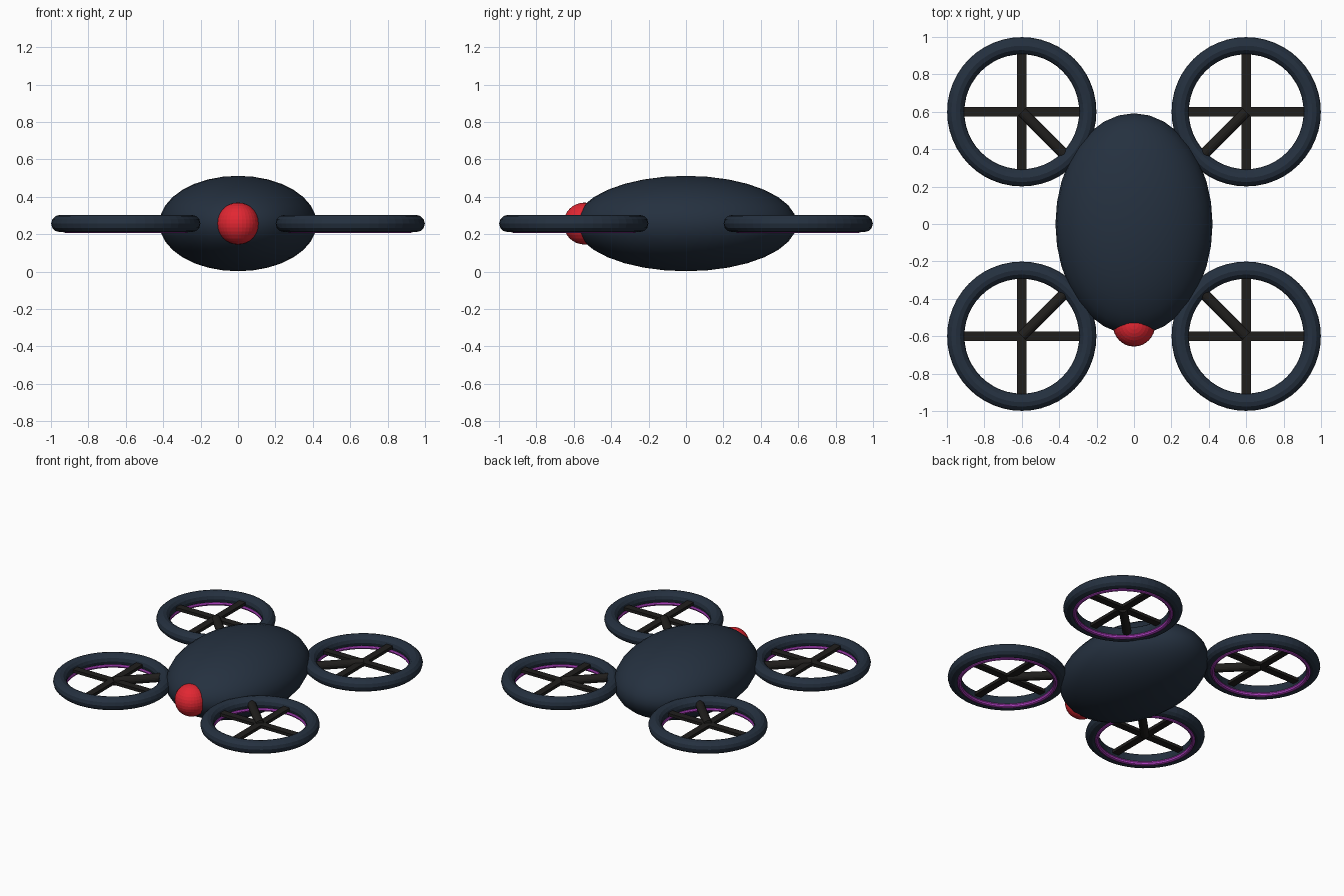
import bpy
import math

if "Cube" in bpy.data.objects:
    bpy.data.objects.remove(bpy.data.objects["Cube"])

Z = 0.257          # height of the rotor plane
R = 0.6            # rotor offset from the centre


def material(name, rgb):
    m = bpy.data.materials.new(name)
    m.diffuse_color = (*rgb, 1)
    m.use_nodes = True
    m.node_tree.nodes["Principled BSDF"].inputs["Base Color"].default_value = m.diffuse_color
    return m


navy = material("dark navy", (0.018, 0.030, 0.050))
red = material("red", (0.76, 0.020, 0.032))
black = material("soft black", (0.014, 0.013, 0.012))
purple = material("purple", (0.42, 0.05, 0.52))


def finish(name, mat):
    ob = bpy.context.object
    ob.name = name
    ob.data.materials.append(mat)
    return ob


def ellipsoid(name, loc, radii, mat):
    bpy.ops.mesh.primitive_uv_sphere_add(segments=32, ring_count=16, radius=1, location=loc)
    ob = finish(name, mat)
    ob.scale = radii
    return ob


def ring(name, loc, major, minor, sides, mat):
    bpy.ops.mesh.primitive_torus_add(location=loc, major_radius=major, minor_radius=minor,
                                     major_segments=48, minor_segments=sides)
    return finish(name, mat)


def bar(name, loc, size, mat):
    bpy.ops.mesh.primitive_cube_add(size=1, location=loc)
    ob = finish(name, mat)
    ob.scale = size
    return ob


# Body shell and nose sensor
body = ellipsoid("body", (0, 0, Z), (0.42, 0.592, 0.255), navy)
bpy.ops.object.shade_smooth_by_angle(angle=math.radians(30))
ellipsoid("nose_sensor", (0, -0.543, Z), (0.112, 0.112, 0.112), red)

# Four rotors: guard ring, light ring, crossed blades and arm to the body
for sy, end in ((-1, "front"), (1, "back")):
    for sx, side in ((-1, "left"), (1, "right")):
        tag = f"{end}_{side}"
        x, y = sx * R, sy * R
        ring(f"guard_ring_{tag}", (x, y, Z), 0.353, 0.046, 12, navy)
        ring(f"light_ring_{tag}", (x, y, Z - 0.036), 0.322, 0.015, 8, purple)
        bar(f"blade_x_{tag}", (x, y, Z), (0.68, 0.052, 0.022), black)
        bar(f"blade_y_{tag}", (x, y, Z), (0.052, 0.68, 0.022), black)
        # Arm runs level along the diagonal into the body
        length = 0.55
        mid = R - length / 2 / math.sqrt(2)
        bpy.ops.mesh.primitive_cylinder_add(
            vertices=16, radius=0.03, depth=length, location=(sx * mid, sy * mid, Z),
            rotation=(0, math.pi / 2, math.atan2(sy, sx)))
        finish(f"arm_{tag}", black)
